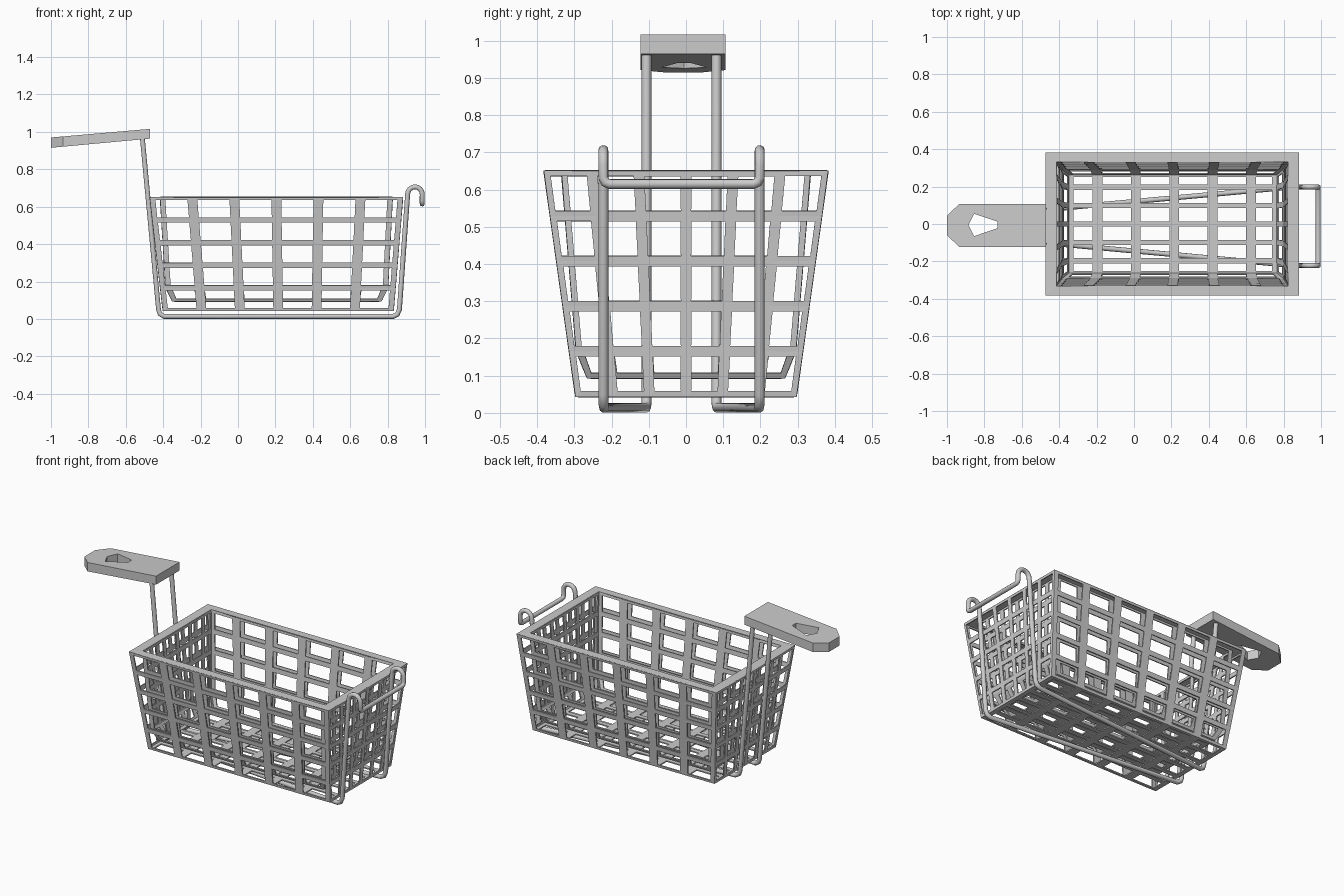
import bpy, bmesh, math
from mathutils import Vector

if "Cube" in bpy.data.objects:
    bpy.data.objects.remove(bpy.data.objects["Cube"])

N_COL, N_ROW = 6, 5


def lerp(a, b, t):
    return a + (b - a) * t


def add_object(name, bm):
    me = bpy.data.meshes.new(name)
    bm.to_mesh(me)
    bm.free()
    ob = bpy.data.objects.new(name, me)
    bpy.context.collection.objects.link(ob)
    return ob


def ring(t, lo, hi):
    """Rectangle (x0, x1, y0, y1, z) between a low and a high one."""
    return [lerp(a, b, t) for a, b in zip(lo, hi)]


def lines(a, b, ea, eb):
    """Evenly spaced bar positions between a and b, with own end positions."""
    return [ea] + [lerp(a, b, i / N_COL) for i in range(1, N_COL)] + [eb]


def frame(bm, a, b, c, d, wu, wv):
    """Quad cell with an open middle; wu and wv are half bar widths."""
    u = wu / max((b - a).length, 0.001)
    v = wv / max((d - a).length, 0.001)

    def at(s, t):
        return a.lerp(b, s).lerp(d.lerp(c, s), t)
    outer = [bm.verts.new(p) for p in (a, b, c, d)]
    inner = [bm.verts.new(at(s, t)) for s, t in
             ((u, v), (1 - u, v), (1 - u, 1 - v), (u, 1 - v))]
    for i in range(4):
        j = (i + 1) % 4
        bm.faces.new((outer[i], outer[j], inner[j], inner[i]))


def lattice(bm, grid, wu, wv, flip=False):
    for r0, r1 in zip(grid, grid[1:]):
        for i in range(len(r0) - 1):
            q = [r0[i], r0[i + 1], r1[i + 1], r1[i]]
            if flip:
                q = [q[1], q[0], q[3], q[2]]
            frame(bm, *q, wu, wv)


# Basket: outer and inner lattice shells joined by a flat rim
BOT, TOP = (-0.40, 0.83, -0.295, 0.295, 0.045), (-0.47, 0.88, -0.38, 0.38, 0.65)
IN_BOT, IN_TOP = (-0.385, 0.80, -0.293, 0.293, 0.166), (-0.415, 0.825, -0.333, 0.333, 0.65)
FLOOR = [-0.35, 0.765, -0.264, 0.264, 0.095]
outer = [ring(k / N_ROW, BOT, TOP) for k in range(N_ROW + 1)]
inner = [FLOOR] + [ring(k / (N_ROW - 1), IN_BOT, IN_TOP) for k in range(N_ROW)]

bm = bmesh.new()
for shell, flip in ((outer, False), (inner, True)):
    walls = [[], [], [], []]
    for o, s in zip(outer, shell):
        xs = lines(o[0], o[1], s[0], s[1])
        ys = lines(o[2], o[3], s[2], s[3])
        z = s[4]
        walls[0].append([Vector((x, s[2], z)) for x in xs])
        walls[1].append([Vector((s[1], y, z)) for y in ys])
        walls[2].append([Vector((x, s[3], z)) for x in reversed(xs)])
        walls[3].append([Vector((s[0], y, z)) for y in reversed(ys)])
    for n, w in enumerate(walls):
        lattice(bm, w, 0.014 if n % 2 else 0.026, 0.014, flip)
    o, s = outer[0], shell[0]
    xs = lines(o[0], o[1], s[0], s[1])
    ys = lines(o[2], o[3], s[2], s[3])
    floor = [[Vector((x, y, s[4])) for x in xs] for y in ys]
    lattice(bm, floor, 0.026, 0.014, not flip)


def corners(r):
    return [Vector((r[0], r[2], r[4])), Vector((r[1], r[2], r[4])),
            Vector((r[1], r[3], r[4])), Vector((r[0], r[3], r[4]))]


co, ci = corners(outer[-1]), corners(inner[-1])
for i in range(4):
    j = (i + 1) % 4
    bm.faces.new([bm.verts.new(p) for p in (co[i], co[j], ci[j], ci[i])])
bmesh.ops.remove_doubles(bm, verts=bm.verts, dist=0.0005)
basket = add_object("basket", bm)
mod = basket.modifiers.new("sheet_thickness", 'SOLIDIFY')
mod.thickness = 0.007
mod.offset = 0

# Wire support: two legs from the handle, under the basket, ending in a hook
Y_MID, R = -0.012, 0.0135
side = [(-0.512, 0.094, 0.975), (-0.425, 0.094, 0.05), (-0.417, 0.094, 0.026),
        (-0.395, 0.096, R), (0.83, 0.208, R), (0.852, 0.21, 0.024), (0.863, 0.21, 0.05)]
side += [(0.946 - 0.039 * math.cos(a), 0.21, 0.667 + 0.039 * math.sin(a))
         for a in [math.pi * k / 8 for k in range(9)]]
side += [(0.985, 0.21, 0.632), (0.985, 0.205, 0.62), (0.985, 0.193, 0.615)]
path = [(x, Y_MID + y, z) for x, y, z in side]
path += [(x, Y_MID - y, z) for x, y, z in reversed(side)]
cu = bpy.data.curves.new("wire_support", 'CURVE')
cu.dimensions = '3D'
cu.bevel_depth = R
cu.bevel_resolution = 3
cu.use_fill_caps = True
sp = cu.splines.new('POLY')
sp.points.add(len(path) - 1)
for p, c in zip(sp.points, path):
    p.co = (*c, 1)
    p.radius = 1
sp.use_smooth = True
wire = bpy.data.objects.new("wire_support", cu)
bpy.context.collection.objects.link(wire)

# Handle: tapered slab with a five-sided hole
outline = [(-0.47, -0.122), (-0.47, 0.106), (-0.935, 0.106),
           (-1.0, 0.045), (-1.0, -0.06), (-0.935, -0.122)]
hole = [(-0.885, -0.005), (-0.855, 0.055), (-0.73, 0.013), (-0.73, -0.023), (-0.855, -0.065)]
bm = bmesh.new()
edges = []
for loop in (outline, hole):
    vs = [bm.verts.new((x, y, 0)) for x, y in loop]
    edges += [bm.edges.new((vs[i], vs[(i + 1) % len(vs)])) for i in range(len(vs))]
bmesh.ops.triangle_fill(bm, use_beauty=True, edges=edges, normal=(0, 0, 1))
ext = bmesh.ops.extrude_face_region(bm, geom=bm.faces[:], use_keep_orig=True)
top = {g for g in ext["geom"] if isinstance(g, bmesh.types.BMVert)}
for v in bm.verts:
    t = (v.co.x + 1.0) / 0.53
    v.co.z = lerp(0.97, 1.016, t) if v in top else lerp(0.915, 0.964, t)
bmesh.ops.recalc_face_normals(bm, faces=bm.faces)
add_object("handle", bm)
